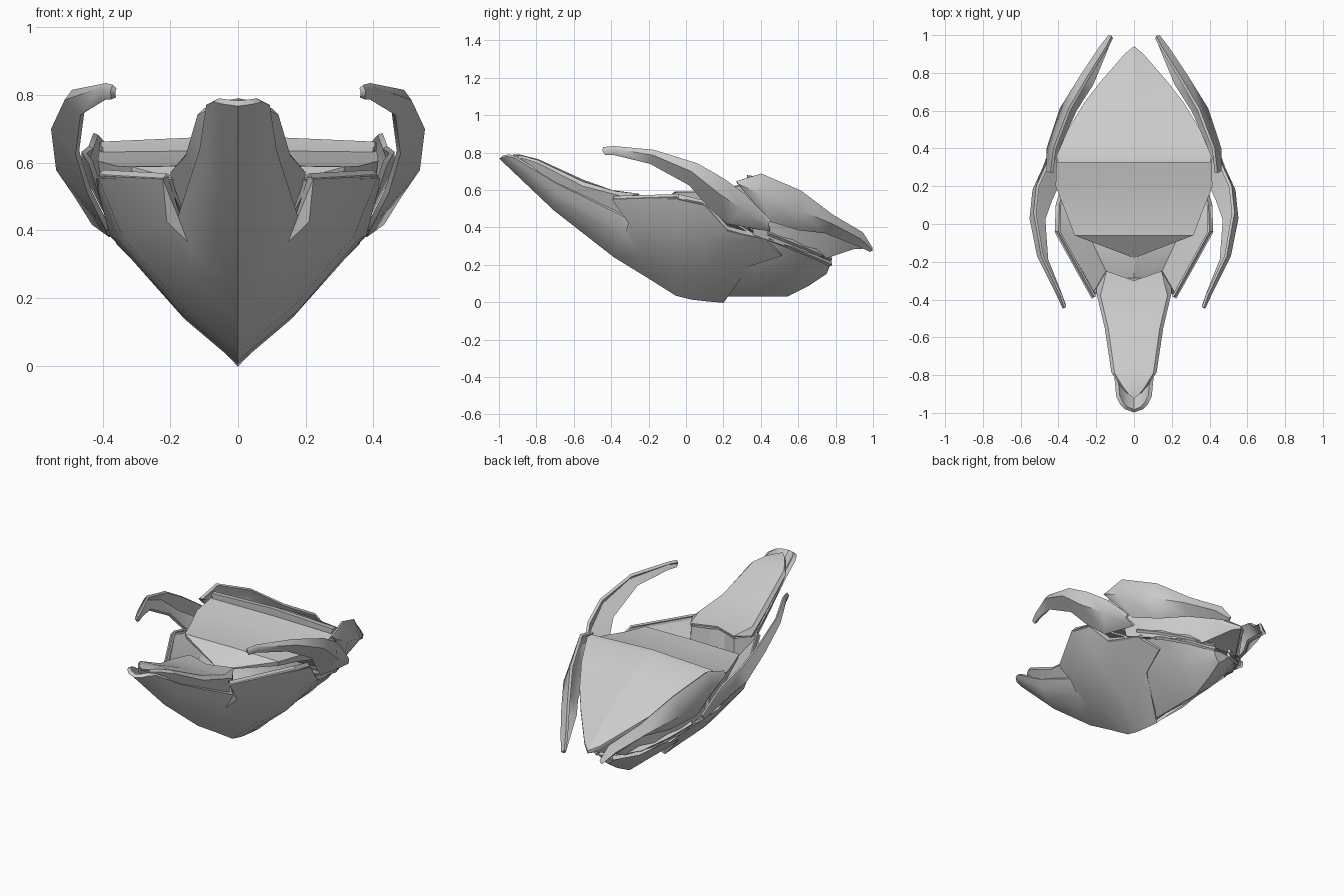
import bpy, bmesh, math


def loft(name, rows, thick=0.0, loop=False, angle=28):
    """Skin rows of half-section points, mirror across x, optionally thicken."""
    bm = bmesh.new()
    grid = [[bm.verts.new(p) for p in row] for row in rows]
    n = len(rows[0])
    for r0, r1 in zip(grid, grid[1:]):
        for i in range(n if loop else n - 1):
            j = (i + 1) % n
            bm.faces.new((r0[i], r0[j], r1[j], r1[i]))
    if loop:
        bm.faces.new(grid[0])
        bm.faces.new(grid[-1])
    bmesh.ops.remove_doubles(bm, verts=bm.verts[:], dist=0.0005)
    bmesh.ops.recalc_face_normals(bm, faces=bm.faces[:])
    me = bpy.data.meshes.new(name)
    bm.to_mesh(me)
    bm.free()
    ob = bpy.data.objects.new(name, me)
    bpy.context.collection.objects.link(ob)
    mir = ob.modifiers.new("mirror", 'MIRROR')
    mir.use_clip = True
    mir.merge_threshold = 0.001
    if thick:
        sol = ob.modifiers.new("thickness", 'SOLIDIFY')
        sol.thickness = thick
        sol.offset = 0
    bpy.ops.object.select_all(action='DESELECT')
    ob.select_set(True)
    bpy.context.view_layer.objects.active = ob
    bpy.ops.object.convert(target='MESH')
    bpy.ops.object.shade_smooth_by_angle(angle=math.radians(angle))
    return ob


def capped(rows, drop):
    """Turn (x, y, z_mid, z_edge, z_under, x_under) rows into closed half sections."""
    return [[(0, y, zm), (x, y, ze), (x, y, ze - drop), (xu, y, zu), (0, y, zu)]
            for x, y, zm, ze, zu, xu in rows]


# Front hull: V-shaped shell from the nose to the zigzag rear seam
loft("front_hull", [
    [(0, -.99, .775), (.04, -.975, .78), (.065, -.95, .785), (.085, -.91, .775)],
    [(0, -.7, .50), (.05, -.7, .535), (.085, -.69, .585), (.105, -.69, .64)],
    [(0, -.38, .25), (.08, -.36, .30), (.14, -.32, .37), (.175, -.29, .445)],
    [(0, -.2, .14), (.12, -.24, .26), (.205, -.30, .43), (.215, -.39, .555)],
    [(0, -.05, .045), (.165, -.06, .19), (.335, -.06, .39), (.405, -.05, .565)],
    [(0, .03, .025), (.17, .08, .17), (.34, .08, .37), (.405, .09, .535)],
    [(0, .12, .015), (.15, .24, .145), (.31, .26, .325), (.37, .22, .395)],
    [(0, .20, .008), (.185, .34, .20), (.235, .51, .255), (.32, .43, .34)],
], thick=0.022, angle=40)

# Raised rim flange along the shoulders
loft("shoulder_rim", [
    [(.205, -.385, .565), (.222, -.38, .545)],
    [(.395, -.04, .575), (.415, -.04, .55)],
    [(.39, .10, .54), (.41, .10, .515)],
    [(.36, .22, .405), (.375, .22, .38)],
    [(.31, .42, .35), (.325, .44, .33)],
], thick=0.012)

# Nose deck: pointed plate above the nose with undercut sides
loft("nose_deck", [
    [(0, -.925, .785), (.03, -.895, .78), (.035, -.895, .77), (.03, -.89, .74)],
    [(0, -.89, .785), (.06, -.855, .775), (.066, -.855, .765), (.06, -.85, .70)],
    [(0, -.79, .76), (.10, -.79, .755), (.115, -.785, .74), (.085, -.77, .655)],
    [(0, -.55, .65), (.135, -.55, .64), (.15, -.55, .62), (.105, -.54, .52)],
    [(0, -.40, .595), (.175, -.38, .59), (.195, -.36, .57), (.14, -.35, .43)],
    [(0, -.30, .575), (.145, -.25, .575), (.195, -.34, .56), (.15, -.32, .43)],
], thick=0.01)

# Sunken well floor between the hull sides
loft("well_floor", [
    [(0, -.31, .56), (.05, -.31, .55), (.14, -.26, .56), (.20, -.37, .55)],
    [(0, -.29, .46), (.05, -.29, .44), (.15, -.25, .43), (.21, -.36, .54)],
    [(0, -.17, .50), (.02, -.17, .49), (.22, -.10, .45), (.395, -.04, .55)],
    [(0, .10, .48), (.05, .10, .48), (.27, .12, .45), (.395, .10, .52)],
    [(0, .40, .38), (.05, .40, .38), (.22, .40, .36), (.31, .40, .34)],
], thick=0.01)

# Middle slab: gently rising plate with a pointed front face
loft("middle_slab", [
    [(0, -.18, .50), (.001, -.18, .50), (.001, -.18, .499), (0, -.18, .499)],
    [(0, -.06, .592), (.315, -.06, .588), (.31, -.055, .56), (0, -.10, .49)],
    [(0, .06, .592), (.36, .06, .59), (.35, .06, .55), (0, .06, .48)],
    [(0, .20, .61), (.415, .20, .605), (.40, .20, .53), (0, .20, .45)],
    [(0, .345, .64), (.41, .345, .635), (.39, .345, .40), (0, .345, .38)],
], loop=True, angle=22)

# Rear shell: pointed roof plate with a lip over the slab
loft("rear_shell", capped([
    (.405, .325, .68, .662, .645, .40),
    (.41, .36, .675, .66, .36, .36),
    (.35, .50, .60, .58, .31, .31),
    (.265, .64, .52, .50, .27, .23),
    (.18, .75, .45, .43, .235, .12),
    (.05, .90, .335, .325, .285, .03),
    (.002, .94, .305, .303, .285, .001),
], 0.015), loop=True)

# Rear hull: rounded keel tapering to the tail
loft("rear_hull", [
    [(0, .16, .03), (.15, .20, .15), (.29, .22, .32), (.27, .22, .38), (0, .22, .38)],
    [(0, .38, .03), (.15, .38, .15), (.23, .42, .25), (.30, .43, .335), (0, .43, .36)],
    [(0, .54, .03), (.11, .54, .12), (.20, .56, .225), (.25, .58, .28), (0, .58, .30)],
    [(0, .66, .09), (.07, .67, .13), (.13, .68, .19), (.16, .69, .235), (0, .69, .25)],
    [(0, .75, .15), (.02, .755, .16), (.04, .76, .18), (.05, .77, .20), (0, .77, .205)],
], loop=True, angle=40)

# Two layered fins along each rear flank
for k, name in enumerate(("lower_flank_fins", "upper_flank_fins")):
    s, z = 1 + .06 * k, .028 * k
    loft(name, [
        [(.31 * s, .43, .355 + z), (.33 * s, .44, .335 + z)],
        [(.25 * s, .56, .315 + z), (.27 * s, .57, .285 + z)],
        [(.16 * s, .69, .26 + z), (.18 * s, .70, .23 + z)],
        [(.045 * s, .77, .22 + z), (.055 * s, .775, .195 + z)],
    ], thick=0.016)

# Front horns: curved blades sweeping forward over the hull
loft("front_horns", [
    [(.365, -.44, .825), (.37, -.445, .81), (.368, -.43, .79)],
    [(.385, -.38, .83), (.40, -.38, .82), (.385, -.38, .79)],
    [(.485, -.17, .81), (.505, -.17, .785), (.46, -.19, .745)],
    [(.525, .06, .74), (.545, .03, .70), (.475, .02, .63)],
    [(.51, .20, .66), (.53, .18, .58), (.44, .12, .515)],
    [(.46, .31, .58), (.475, .30, .50), (.395, .22, .425)],
    [(.42, .45, .44), (.425, .44, .42), (.375, .45, .385)],
], thick=0.016, angle=60)

# Rear blades: flank plates hugging the shell and meeting behind the tail
loft("rear_blades", [
    [(.435, .27, .645), (.455, .28, .63), (.435, .31, .60)],
    [(.42, .40, .685), (.455, .40, .58), (.38, .45, .435)],
    [(.34, .61, .595), (.385, .61, .49), (.31, .60, .39)],
    [(.24, .78, .465), (.28, .78, .42), (.22, .74, .375)],
    [(.14, .94, .37), (.18, .93, .34), (.145, .92, .305)],
    [(.115, .99, .29), (.13, .995, .28), (.12, .985, .275)],
], thick=0.016, angle=60)
